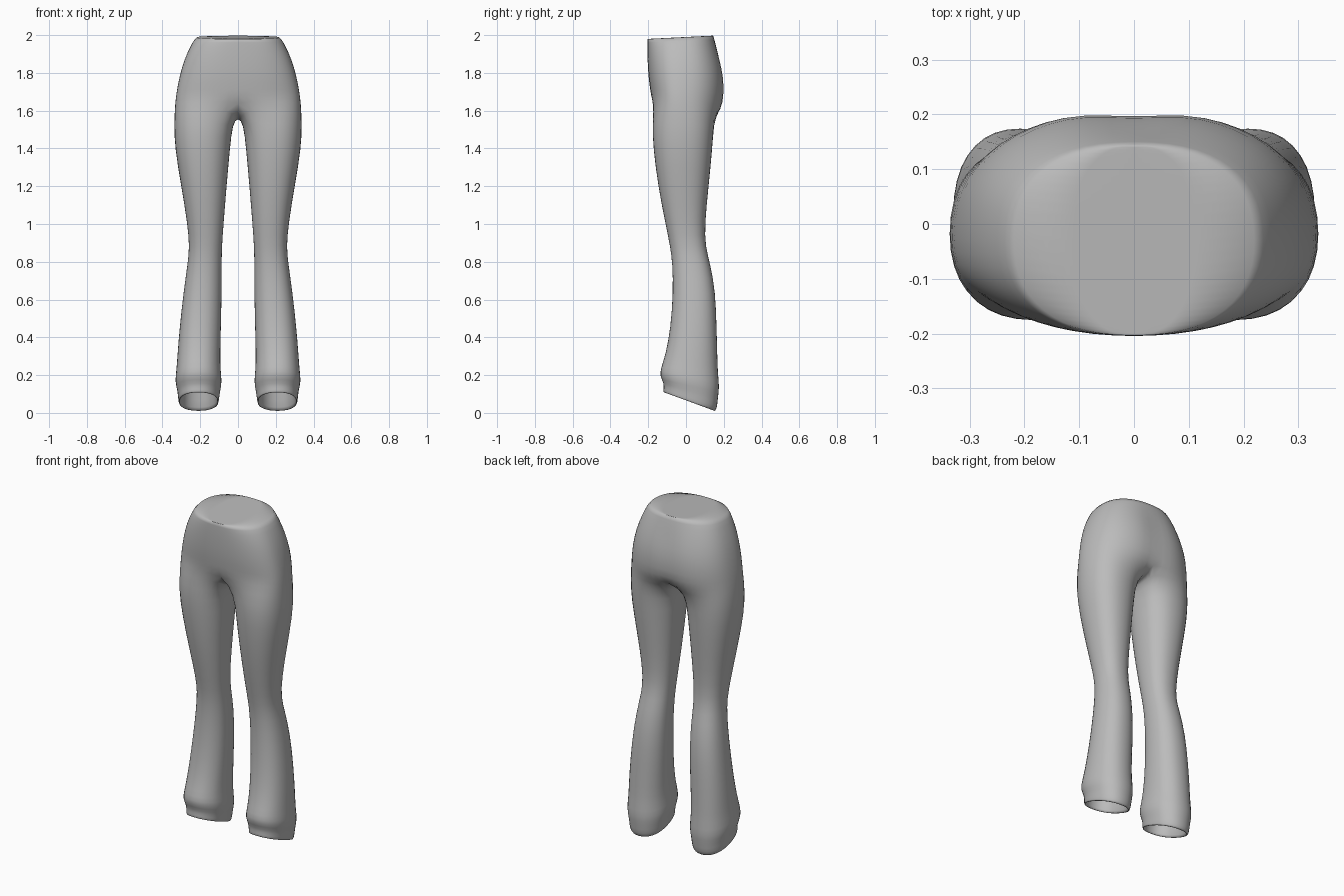
import bpy, bmesh
from math import cos, sin, radians, copysign

cube = bpy.data.objects.get("Cube")
if cube:
    bpy.data.objects.remove(cube)

OUTER, INNER = 14, 5          # segments round the outside, points inside the thigh

# Hip sections: height, tilt, half width, front y, back y
HIPS = [
    (1.99, .05, .225, -.205, .145),
    (1.95, .03, .25, -.206, .158),
    (1.87, 0, .287, -.205, .185),
    (1.78, 0, .312, -.2, .206),
    (1.70, -.05, .327, -.19, .208),
    (1.635, -.15, .335, -.184, .198),
]
# Leg sections: height, tilt, inner x, outer x, front y, back y
LEGS = [
    (1.53, 0, .028, .341, -.182, .15),
    (1.4, 0, .042, .337, -.176, .142),
    (1.2, 0, .06, .302, -.15, .122),
    (1.0, 0, .076, .269, -.11, .101),
    (.88, 0, .085, .258, -.085, .104),
    (.79, 0, .086, .268, -.073, .13),
    (.64, 0, .086, .29, -.07, .158),
    (.45, 0, .09, .311, -.083, .164),
    (.31, 0, .094, .322, -.11, .168),
    (.225, -.1, .092, .328, -.135, .171),
    (.17, -.2, .084, .336, -.142, .18),
    (.125, -.25, .094, .322, -.118, .171),
    (.085, -.33, .1, .319, -.122, .168),
    (.062, -.37, .102, .316, -.122, .155),
    (.066, -.37, .112, .306, -.112, .145),
    (.16, -.3, .115, .302, -.1, .135),
]


def power(v, e):
    return copysign(abs(v) ** e, v)


def section(cx, rx, cy, front, back, angles, e):
    """Rounded section through the given angles, -90 at the front."""
    pts = []
    for a in angles:
        s = power(sin(radians(a)), e)
        y = cy + s * ((back - cy) if s > 0 else (cy - front))
        pts.append((cx + rx * power(cos(radians(a)), e), y))
    return pts


bm = bmesh.new()


def bridge(a, b, closed):
    n = len(a)
    for i in range(n if closed else n - 1):
        j = (i + 1) % n
        bm.faces.new((a[i], b[i], b[j], a[j]))


# Left half of the hips
half = [-90 + 180 * i / OUTER for i in range(OUTER + 1)]
rings = []
for k, (z, tilt, w, front, back) in enumerate(HIPS):
    pts = section(0, w, -.03, front, back, half, .82 if k else .86)
    ring = []
    for i, (x, y) in enumerate(pts):
        if i in (0, OUTER):
            x = 0
        if i == OUTER and k > 1:
            y -= .012                      # seat seam
        ring.append(bm.verts.new((x, y, z + tilt * y)))
    if rings:
        bridge(rings[-1], ring, False)
    rings.append(ring)
waist = rings[0]

# Crotch arc closes the hip section into a leg section
crotch = []
for i in range(INNER):
    t = (i + 1) / (INNER + 1)
    y = .15 * (1 - t) - .14 * t
    crotch.append(bm.verts.new((0, y, 1.565 + .05 * abs(2 * t - 1) ** 2)))
previous = rings[-1] + crotch

# Left leg with a turned-in hem
spread = 142
angles = [-spread + 2 * spread * i / OUTER for i in range(OUTER + 1)]
gap = 360 - 2 * spread
angles += [spread + gap * (i + 1) / (INNER + 1) for i in range(INNER)]
for z, tilt, inner, outer, front, back in LEGS:
    pts = section((inner + outer) / 2, (outer - inner) / 2,
                  (front + back) / 2, front, back, angles, .88)
    ring = [bm.verts.new((x, y, z + tilt * y)) for x, y in pts]
    bridge(previous, ring, True)
    previous = ring

# Waist cap, with a crisp edge
centre = [bm.verts.new((0, v.co.y, v.co.z)) for v in waist[1:-1]]
middle = [waist[0]] + centre + [waist[-1]]
bridge(middle[1:-1], waist[1:-1], False)
bm.faces.new((waist[0], waist[1], middle[1]))
bm.faces.new((waist[-1], middle[-2], waist[-2]))
crease = bm.edges.layers.float.new("crease_edge")
for a, b in zip(waist, waist[1:]):
    bm.edges.get((a, b))[crease] = .9

bmesh.ops.recalc_face_normals(bm, faces=bm.faces)
mesh = bpy.data.meshes.new("trousers")
bm.to_mesh(mesh)
bm.free()
trousers = bpy.data.objects.new("trousers", mesh)
bpy.context.collection.objects.link(trousers)
mesh.polygons.foreach_set("use_smooth", [True] * len(mesh.polygons))

# Plain grey cloth
cloth = bpy.data.materials.new("grey_cloth")
cloth.use_nodes = True
cloth.diffuse_color = (.5, .5, .5, 1)
cloth.node_tree.nodes["Principled BSDF"].inputs["Base Color"].default_value = (.5, .5, .5, 1)
mesh.materials.append(cloth)

# Right half and smoothing
mirror = trousers.modifiers.new("mirror", 'MIRROR')
mirror.use_clip = True
mirror.merge_threshold = .0005
smooth = trousers.modifiers.new("smooth", 'SUBSURF')
smooth.levels = smooth.render_levels = 1
